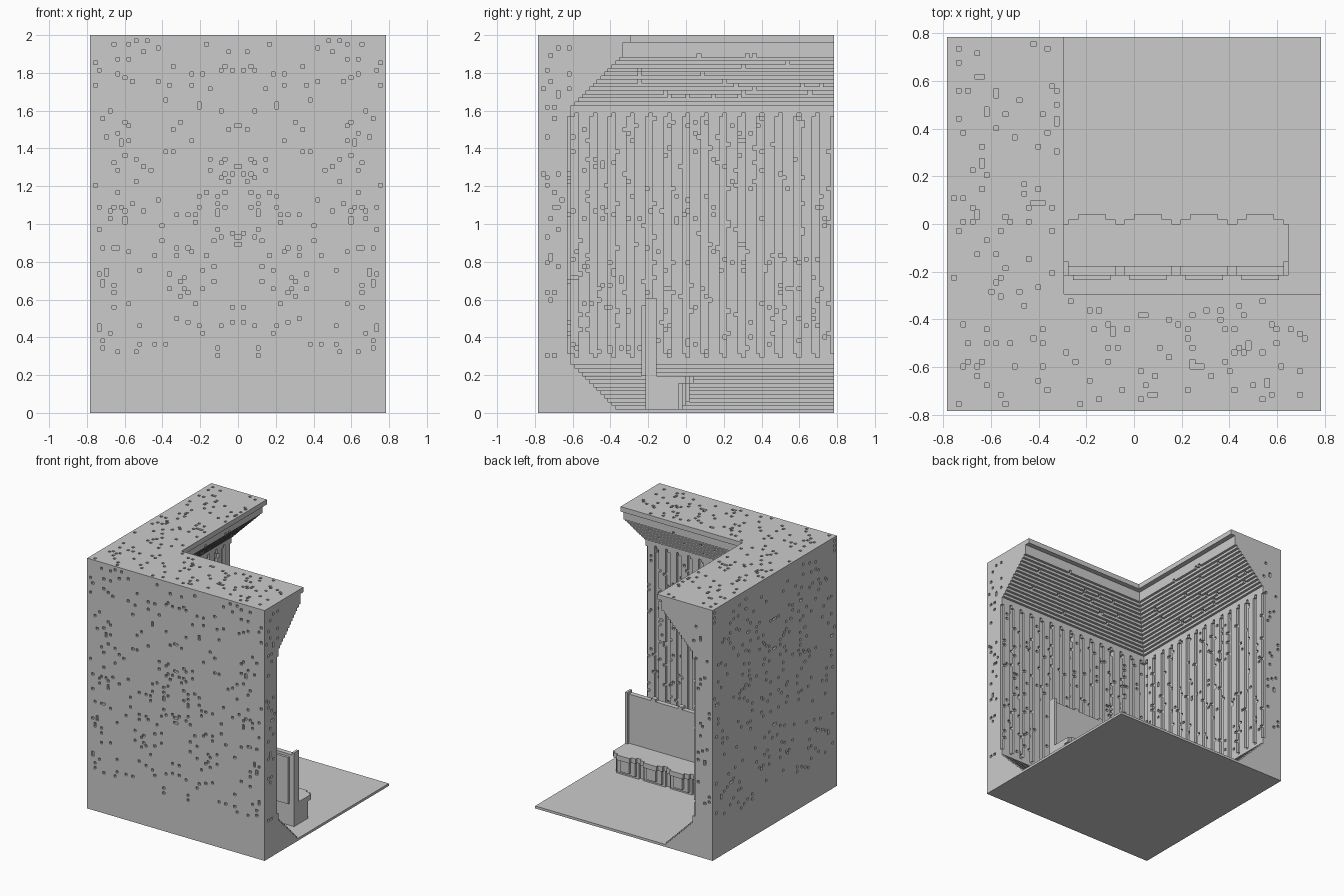
import bpy, bmesh, random
from mathutils import Vector

if "Cube" in bpy.data.objects:
    bpy.data.objects.remove(bpy.data.objects["Cube"])

random.seed(4)
V = 2 / 102                # size of one block
N, H = 80, 102             # plan size and height in blocks


def pos(x, y, z):
    return Vector(((x - N / 2) * V, (y - N / 2) * V, z * V))


def finish(name, bm):
    bmesh.ops.remove_doubles(bm, verts=bm.verts, dist=1e-5)
    bmesh.ops.recalc_face_normals(bm, faces=bm.faces)
    me = bpy.data.meshes.new(name)
    bm.to_mesh(me)
    bm.free()
    ob = bpy.data.objects.new(name, me)
    bpy.context.collection.objects.link(ob)
    return ob


def boxes(name, items):
    """One object made of blocks given as (x0, x1, y0, y1, z0, z1)."""
    bm = bmesh.new()
    for x0, x1, y0, y1, z0, z1 in items:
        vs = bmesh.ops.create_cube(bm, size=1)["verts"]
        for v in vs:
            v.co = pos(x1 if v.co.x > 0 else x0, y1 if v.co.y > 0 else y0,
                       z1 if v.co.z > 0 else z0)
    me = bpy.data.meshes.new(name)
    bm.to_mesh(me)
    bm.free()
    ob = bpy.data.objects.new(name, me)
    bpy.context.collection.objects.link(ob)


def relief(bm, cells, place):
    """Stepped surface: cells maps (u, v) to depth, place maps (u, v, d) to a point."""
    def quad(*pts):
        bm.faces.new([bm.verts.new(place(*p)) for p in pts])
    for (u, v), d in cells.items():
        quad((u, v, d), (u + 1, v, d), (u + 1, v + 1, d), (u, v + 1, d))
        e = cells.get((u + 1, v), d)
        if e != d:
            quad((u + 1, v, d), (u + 1, v + 1, d), (u + 1, v + 1, e), (u + 1, v, e))
        e = cells.get((u, v + 1), d)
        if e != d:
            quad((u, v + 1, d), (u + 1, v + 1, d), (u + 1, v + 1, e), (u, v + 1, e))


def profile(z):
    """Wall thickness at height z: stepped skirting, plain wall, stepped crown."""
    if z < 14:
        return 22 - z
    if z < 82:
        return 9 if z in (14, 15, 80, 81) else 8
    return 25 if z >= 100 else min(23, z - 73)


def outer_cells():
    """Flat face with mirrored one-block pits above the skirting."""
    cells = {(u, z): 0 for u in range(N) for z in range(1, H)}
    for u in range(1, N // 2):
        for z in range(14, H - 1):
            if random.random() < 0.045:
                cells[u, z] = cells[N - 1 - u, z] = 1
    return cells


def inner_cells():
    """Ribbed inner face with skirting, crown and pits."""
    cells = {}
    for z in range(1, H):
        p = profile(z)
        for u in range(p - 2, N):
            d = p
            if 16 <= z < 80:
                if u >= 11 and (u - 11) % 5 < 3:
                    d = 9
                if u < N - 1 and random.random() < 0.05:
                    d -= 1
            elif z in (16, 79, 80, 15) and (u - 11) % 5 == 4 and u < N - 1:
                d = 8
            elif 84 < z < 97 and 26 < u < N - 1 and random.random() < 0.02:
                d -= 1
            cells[u, z] = d
    return cells


def end_cells():
    """Cut end of a wall, following the profile."""
    return {(d, z): int(1 <= d < profile(z) - 1 and d < 9 and 14 < z < H - 1
                        and random.random() < 0.06)
            for z in range(1, H) for d in range(profile(z))}


# corner walls: outer faces, inner faces, ends and top
bm = bmesh.new()
relief(bm, outer_cells(), lambda u, z, d: pos(u, d, z))
relief(bm, outer_cells(), lambda u, z, d: pos(d, u, z))
relief(bm, inner_cells(), lambda u, z, d: pos(u, d, z))
relief(bm, inner_cells(), lambda u, z, d: pos(d, u, z))
relief(bm, end_cells(), lambda u, z, d: pos(N - d, u, z))
relief(bm, end_cells(), lambda u, z, d: pos(u, N - d, z))
top = {(x, y): int(0 < x < N - 1 and 0 < y < N - 1 and not (x >= 24 and y >= 24)
                   and random.random() < 0.05)
       for x in range(N) for y in range(N) if x < 25 or y < 25}
relief(bm, top, lambda x, y, d: pos(x, y, H - d))
finish("corner_walls", bm)

# floor slab
boxes("floor", [(0, N, 0, N, 0, 1)])

# bench: four bays of twelve blocks between x = 25 and x = 73
bays = [25 + 12 * k for k in range(4)]
boxes("bench_back", [(25, 73, 29, 31, 1, 30)])
boxes("bench_back_posts", [(25, 26, 29, 32, 1, 31), (72, 73, 29, 32, 1, 31)]
      + [(x - 1, x + 1, 29, 31, 30, 31) for x in bays[1:]])
boxes("bench_back_panels", [(x + 2, x + 10, 28, 29, 10, 29) for x in bays])
seat, base = [(25, 73, 31, 40, 8, 10)], [(25, 73, 31, 38, 1, 8)]
for x in bays:
    # scalloped seat edge and rounded fronts below it
    seat += [(x + 1, x + 11, 40, 41, 8, 10), (x + 3, x + 9, 41, 42, 8, 10)]
    base += [(x + 1, x + 11, 38, 39, 1, 8), (x + 2, x + 10, 39, 40, 2, 8),
             (x + 4, x + 8, 40, 41, 3, 8)]
boxes("bench_seat", seat)
boxes("bench_base", base)
